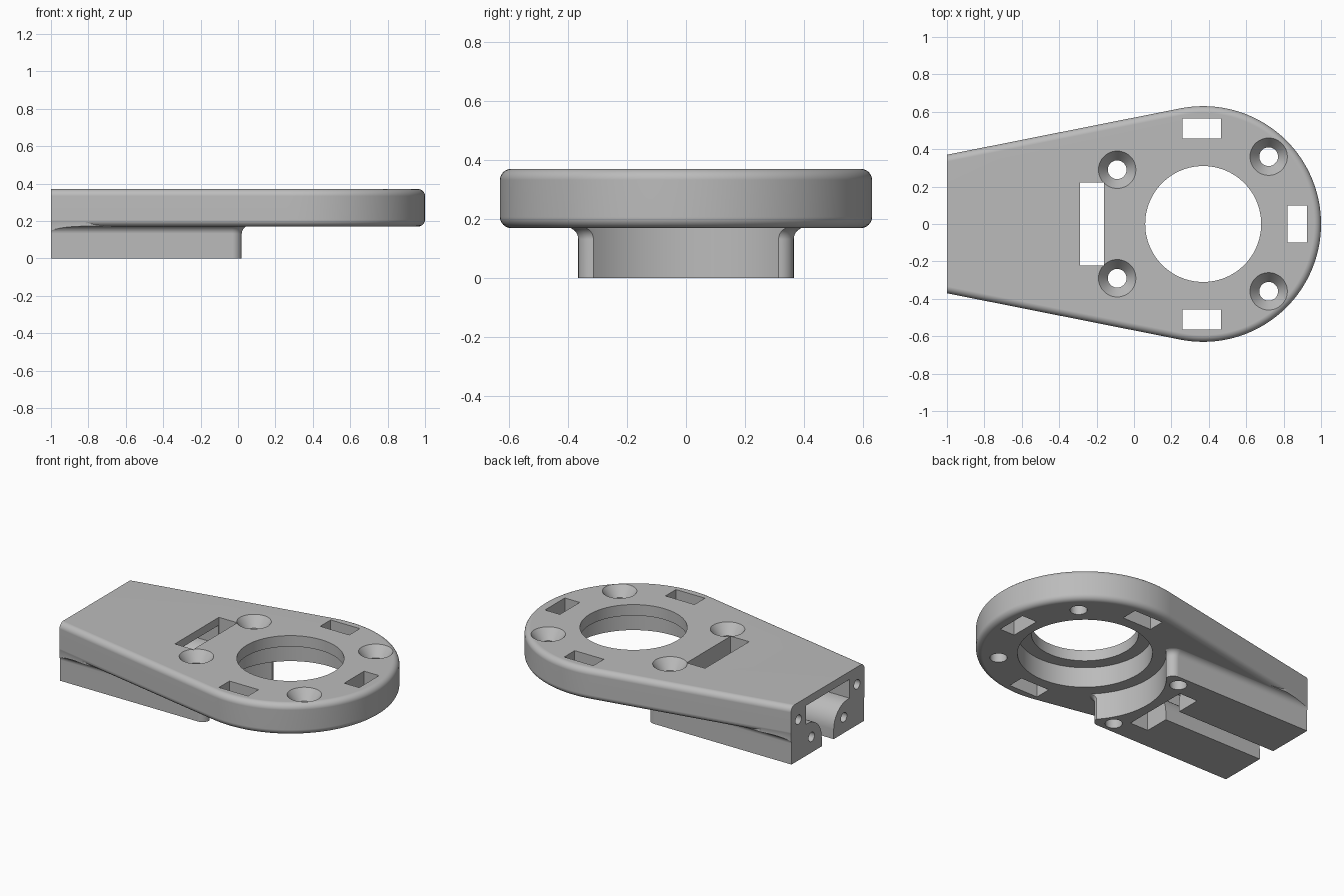
import bpy, bmesh
from math import sin, cos, pi, radians, sqrt

cube = bpy.data.objects.get("Cube")
if cube:
    bpy.data.objects.remove(cube, do_unlink=True)

HUB = 0.37        # x of the round end's centre
RADIUS = 0.63     # radius of the round end
TAPER = 0.196     # angle of the tapering sides
BASE, TOP = 0.17, 0.37
BACK = -1.05      # rough end, trimmed to x = -1 later

grey = bpy.data.materials.new("plain_grey")
grey.use_nodes = True
grey.diffuse_color = (0.5, 0.5, 0.5, 1)
bsdf = next(n for n in grey.node_tree.nodes if n.type == 'BSDF_PRINCIPLED')
bsdf.inputs["Base Color"].default_value = (0.5, 0.5, 0.5, 1)
bsdf.inputs["Roughness"].default_value = 0.6


def loft(name, rings):
    """Closed solid through rings of equal point count."""
    bm = bmesh.new()
    loops = [[bm.verts.new(p) for p in ring] for ring in rings]
    for a, b in zip(loops, loops[1:]):
        for i in range(len(a)):
            j = (i + 1) % len(a)
            bm.faces.new((a[i], a[j], b[j], b[i]))
    bm.faces.new(loops[0][::-1])
    bm.faces.new(loops[-1])
    bmesh.ops.recalc_face_normals(bm, faces=bm.faces)
    mesh = bpy.data.meshes.new(name)
    bm.to_mesh(mesh)
    bm.free()
    mesh.materials.append(grey)
    obj = bpy.data.objects.new(name, mesh)
    bpy.context.collection.objects.link(obj)
    return obj


def box(x0, x1, y0, y1, z0, z1):
    ring = [(x0, y0), (x1, y0), (x1, y1), (x0, y1)]
    return loft("box_cutter", [[(x, y, z) for x, y in ring] for z in (z0, z1)])


def turned(x, y, profile, n=48):
    """Vertical turned solid from (radius, z) pairs."""
    return loft("round_cutter", [[(x + r * cos(2 * pi * i / n), y + r * sin(2 * pi * i / n), z)
                                  for i in range(n)] for r, z in profile])


def bore(y, z, r=0.03, n=24):
    """Blind hole running along x from the flat end."""
    return loft("bore_cutter", [[(x, y + r * cos(2 * pi * i / n), z + r * sin(2 * pi * i / n))
                                 for i in range(n)] for x in (-1.2, -0.75)])


def combine(target, tool, operation):
    mod = target.modifiers.new("combine", 'BOOLEAN')
    mod.operation = operation
    mod.solver = 'EXACT'
    mod.object = tool
    tool.hide_render = True
    graph = bpy.context.evaluated_depsgraph_get()
    mesh = bpy.data.meshes.new_from_object(target.evaluated_get(graph))
    target.modifiers.clear()
    target.data = mesh
    bpy.data.objects.remove(tool, do_unlink=True)


def plate_outline(inset, z, n=96):
    """Round end with two tangent sides running to the flat end."""
    r = RADIUS - inset
    half = (r - (HUB - BACK) * sin(TAPER)) / cos(TAPER)
    sweep = pi / 2 + TAPER
    arc = [(HUB + r * cos(a), r * sin(a), z)
           for a in (-sweep + 2 * sweep * i / n for i in range(n + 1))]
    return [(BACK, -half, z)] + arc + [(BACK, half, z)]


def block_outline(grow, z, n=8):
    """Rectangle with two rounded corners toward the hub."""
    r, half, front = 0.05 + grow, 0.365 + grow, 0.02 + grow
    pts = [(BACK, -half, z)]
    for side, start in ((-1, -pi / 2), (1, 0)):
        for i in range(n + 1):
            a = start + pi / 2 * i / n
            pts.append((front - r + r * cos(a), side * (half - r) + r * sin(a), z))
    return pts + [(BACK, half, z)]


# Plate with rounded upper and lower rims
edge, steps = 0.037, 8
turns = [pi / 2 * i / steps for i in range(steps + 1)]
lower = [(edge * (1 - sin(t)), BASE + edge * (1 - cos(t))) for t in turns]
upper = [(o, BASE + TOP - z) for o, z in reversed(lower)]
plate = loft("bracket_plate", [plate_outline(o, z) for o, z in lower + upper])

# Block beneath, flaring into the plate, with a hollowed front
flare = 0.04
curve = [(flare * (1 - cos(t)), 0.132 + flare * sin(t)) for t in turns]
block = loft("mounting_block",
             [block_outline(o, z) for o, z in [(0, 0)] + curve + [(flare, 0.25)]])
combine(block, loft("trim", [plate_outline(0.002, z) for z in (-0.1, 0.5)]), 'INTERSECT')
combine(block, turned(HUB, 0, [(0.47, -0.1), (0.47, 0.3)], 96), 'DIFFERENCE')
combine(plate, block, 'UNION')

cutters = [
    box(-1.3, -1, -1, 1, -0.5, 1),                                  # flat end
    turned(HUB, 0, [(0.39, -0.1), (0.39, 0.30)], 96),               # bearing recess
    turned(HUB, 0, [(0.31, 0.2), (0.31, 0.5)], 96),                 # centre hole
    box(0.82, 0.925, -0.1, 0.1, -0.1, 0.5),                         # end window
    box(-0.29, -0.16, -0.222, 0.222, -0.1, 0.5),                    # cross slot
]

# Lengthwise channel, narrow below and wide above with rounded shoulders
half = [(0.06, -0.1)] + [(0.2 - 0.14 * cos(t), 0.06 + 0.14 * sin(t)) for t in turns]
half += [(0.22, 0.2), (0.22, 0.32)]
section = half + [(-y, z) for y, z in reversed(half)]
cutters.append(loft("channel_cutter", [[(x, y, z) for y, z in section] for x in (-1.2, -0.22)]))

# Paired windows, countersunk screw holes and end bores
for s in (-1, 1):
    cutters.append(box(0.26, 0.465, s * 0.51 - 0.053, s * 0.51 + 0.053, -0.1, 0.5))
    for x, y in ((-0.09, 0.29), (0.72, 0.36)):
        cutters.append(turned(x, s * y, [(0.05, -0.1), (0.05, 0.305), (0.1, TOP), (0.1, 0.5)]))
    cutters += [bore(s * 0.295, 0.26), bore(s * 0.163, 0.10)]

for cutter in cutters:
    combine(plate, cutter, 'DIFFERENCE')

# Smooth shading with crisp edges
bpy.ops.object.select_all(action='DESELECT')
plate.select_set(True)
bpy.context.view_layer.objects.active = plate
bpy.ops.object.shade_smooth_by_angle(angle=radians(28))
normals = plate.modifiers.new("weighted_normals", 'WEIGHTED_NORMAL')
normals.keep_sharp = True
